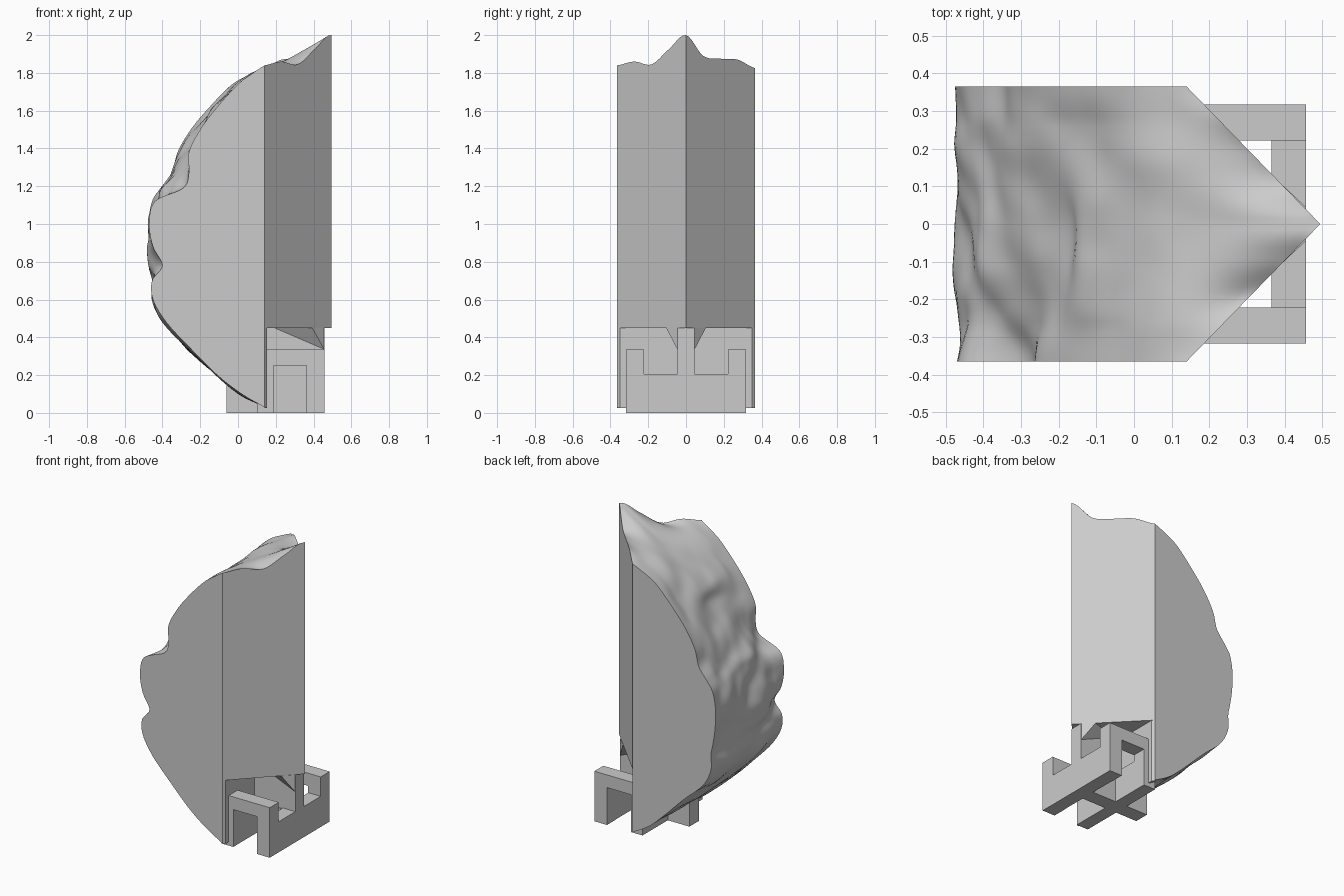
import bpy, bmesh, math
from mathutils import Vector, noise

if "Cube" in bpy.data.objects:
    bpy.data.objects.remove(bpy.data.objects["Cube"])

grey = bpy.data.materials.new("plain grey")
grey.use_nodes = True
grey.diffuse_color = (0.6, 0.6, 0.6, 1)
grey.node_tree.nodes["Principled BSDF"].inputs["Base Color"].default_value = (0.6, 0.6, 0.6, 1)

HALF = 0.365      # half width of the foliage slab
WALL = 0.153      # back wall of the notch
ROOF = 0.45       # roof of the notch


def finish(name, bm):
    bmesh.ops.recalc_face_normals(bm, faces=bm.faces)
    mesh = bpy.data.meshes.new(name)
    bm.to_mesh(mesh)
    bm.free()
    mesh.materials.append(grey)
    obj = bpy.data.objects.new(name, mesh)
    bpy.context.collection.objects.link(obj)
    return obj


def spline(points, t):
    """Catmull-Rom value at t, counted in control points."""
    last = len(points) - 1
    i = min(int(t), last - 1)
    a, b, c, d = (points[max(0, min(last, i + k))] for k in (-1, 0, 1, 2))
    f = t - i
    return b + 0.5 * f * (c - a + f * (2 * a - 5 * b + 4 * c - d + f * (3 * (b - c) + d - a)))


# Foliage outline: x at each height, on five slices from front to back
heights = [1.74, 1.62, 1.5, 1.38, 1.27, 1.19, 1.12, 1, .88, .78, .7, .6, .48, .35, .2, .1, .03]
slices = [
    [0, -.11, -.2, -.26, -.26, -.29, -.44, -.47, -.45, -.4, -.455, -.45, -.38, -.26, -.11, .02, .14],
    [0, -.14, -.19, -.24, -.3, -.38, -.42, -.455, -.49, -.48, -.44, -.45, -.4, -.27, -.12, .01, .14],
    [.01, -.14, -.17, -.28, -.35, -.4, -.42, -.45, -.48, -.48, -.45, -.45, -.4, -.28, -.11, .01, .14],
    [-.02, -.12, -.23, -.32, -.36, -.39, -.44, -.475, -.47, -.45, -.44, -.455, -.4, -.27, -.11, .01, .14],
    [-.03, -.15, -.25, -.32, -.35, -.41, -.455, -.475, -.47, -.455, -.44, -.44, -.38, -.24, -.09, .02, .14]]
crest = [1.84, 1.86, 1.845, 1.925, 2, 1.89, 1.875, 1.87, 1.825]   # wedge top, front to back


def slice_loop(y, steps=6):
    """Closed outline of the foliage at depth y."""
    s = (y / HALF + 1) / 2
    near = 1 - abs(y) / HALF
    tip = 0.14 + 0.355 * near
    ctrl = [Vector((tip, y, spline(crest, s * (len(crest) - 1)))),
            Vector((tip / 2 + 0.01, y, 1.8 + 0.07 * near))]
    ctrl += [Vector((spline(row, s * (len(slices) - 1)), y, z)) for z, *row in zip(heights, *slices)]
    total = (len(ctrl) - 1) * steps
    loop = []
    for k in range(total + 1):
        p = spline(ctrl, k / steps)
        # soft lumps that die out at the cut faces
        fade = min(1, near * 4) * math.sin(math.pi * k / total) ** 0.5
        lump = noise.noise(p * 5) * 0.02 + noise.noise(p * 9) * 0.01
        inward = Vector((0.45, 0, 0.9 - p.z)).normalized()
        loop.append(p + inward * (lump + 0.004) * fade)
    wall = min(WALL, tip)
    loop += [Vector((wall, y, 0.025)), Vector((wall, y, ROOF)), Vector((tip, y, ROOF))]
    return loop


bm = bmesh.new()
COLS = 48
rows = [[bm.verts.new(p) for p in slice_loop(-HALF + 2 * HALF * j / COLS)] for j in range(COLS + 1)]
for a, b in zip(rows, rows[1:]):
    n = len(a)
    for i in range(n):
        k = (i + 1) % n
        bm.faces.new((a[i], a[k], b[k], b[i]))
bm.faces.new(rows[0])
bm.faces.new(rows[-1])
bmesh.ops.remove_doubles(bm, verts=bm.verts, dist=0.0005)
foliage = finish("foliage_slab", bm)
bpy.context.view_layer.objects.active = foliage
foliage.select_set(True)
bpy.ops.object.shade_smooth_by_angle(angle=math.radians(40))
foliage.select_set(False)


def prism(name, profile, axis, low, high):
    """Extrude a flat profile along x or y."""
    bm = bmesh.new()

    def place(u, v, w):
        return (w, u, v) if axis == "x" else (u, w, v)
    face = bm.faces.new([bm.verts.new(place(u, v, low)) for u, v in profile])
    ext = bmesh.ops.extrude_face_region(bm, geom=[face])
    moved = [g for g in ext["geom"] if isinstance(g, bmesh.types.BMVert)]
    shift = Vector((high - low, 0, 0) if axis == "x" else (0, high - low, 0))
    bmesh.ops.translate(bm, verts=moved, vec=shift)
    return finish(name, bm)


def rect(u0, u1, v0, v1):
    return [(u0, v0), (u1, v0), (u1, v1), (u0, v1)]


def gusset(name, side):
    """Tapered brace from the notch roof down to the web's outer edge."""
    bm = bmesh.new()
    for x, y, z in ((.457, .045, .335), (.457, .045, ROOF), (.393, .105, ROOF), (.19, .045, ROOF)):
        bm.verts.new((x, side * y, z))
    bmesh.ops.convex_hull(bm, input=bm.verts)
    finish(name, bm)


# Stand: two arches, two crossbars, a foot and a central web
arch = [(.1, 0), (.187, 0), (.187, .25), (.363, .25), (.363, 0), (.457, 0), (.457, .335), (.1, .335)]
for side, name in ((-1, "front"), (1, "back")):
    prism(name + "_arch", arch, "y", side * 0.222, side * 0.317)
    gusset(name + "_gusset", side)
prism("outer_crossbar", rect(-.23, .23, 0, .205), "x", 0.365, 0.457)
prism("inner_crossbar", rect(-.23, .23, 0, .205), "x", 0.1, 0.187)
prism("foot_bar", rect(-.06, .457, 0, .2), "y", -0.05, 0.05)
prism("central_web", rect(.14, .457, .19, ROOF), "y", -0.046, 0.046)
